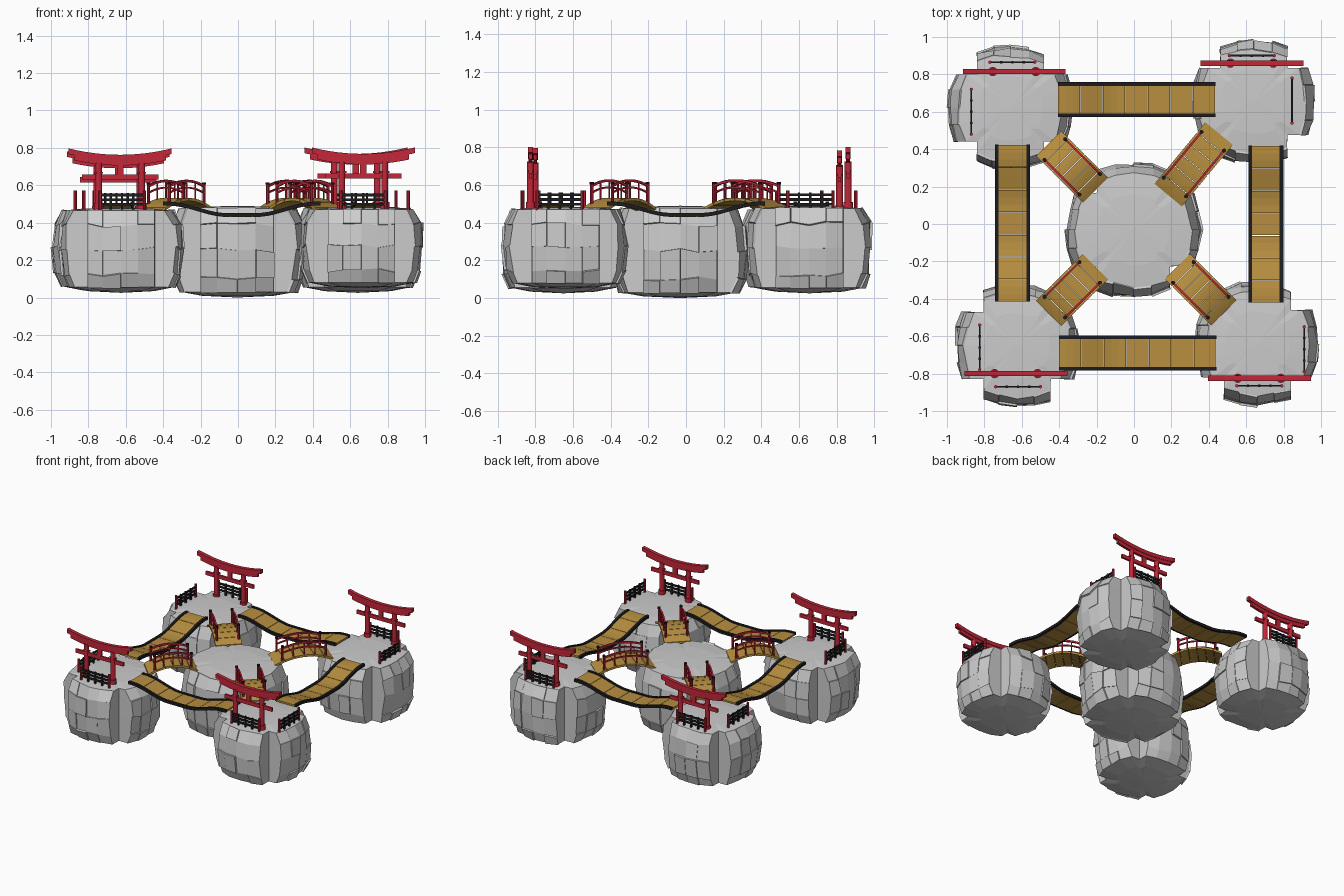
import bpy, bmesh, math, random
from mathutils import Vector, Matrix

if "Cube" in bpy.data.objects:
    bpy.data.objects.remove(bpy.data.objects["Cube"])

random.seed(7)


def material(name, color):
    m = bpy.data.materials.new(name)
    m.diffuse_color = (*color, 1)
    m.use_nodes = True
    m.node_tree.nodes["Principled BSDF"].inputs["Base Color"].default_value = m.diffuse_color
    return m


RED = material("red_paint", (0.55, 0.02, 0.04))
GOLD = material("gold_wood", (0.47, 0.27, 0.05))
BLACK = material("black_wood", (0.012, 0.012, 0.014))


def finish(name, bm, mat=None, loc=(0, 0, 0), rot=0.0):
    bmesh.ops.recalc_face_normals(bm, faces=bm.faces)
    me = bpy.data.meshes.new(name)
    bm.to_mesh(me)
    bm.free()
    ob = bpy.data.objects.new(name, me)
    bpy.context.collection.objects.link(ob)
    ob.location = loc
    ob.rotation_euler.z = rot
    if mat:
        me.materials.append(mat)


def sweep(bm, pts, width, thick, y=0.0):
    """Rectangular beam running along x through (x, top z) points."""
    rings = [[bm.verts.new((x, y + s * width / 2, z - d))
              for s, d in ((-1, 0), (1, 0), (1, thick), (-1, thick))] for x, z in pts]
    for a, b in zip(rings, rings[1:]):
        for i in range(4):
            j = (i + 1) % 4
            bm.faces.new((a[i], a[j], b[j], b[i]))
    bm.faces.new(rings[0])
    bm.faces.new(rings[-1])


def post(bm, x, y, z0, z1, r, sides=10):
    bmesh.ops.create_cone(bm, cap_ends=True, segments=sides, radius1=r, radius2=r, depth=z1 - z0,
                          matrix=Matrix.Translation((x, y, (z0 + z1) / 2)))


def curve(f, a, b, n):
    return [(a + (b - a) * i / n, f(a + (b - a) * i / n)) for i in range(n + 1)]


# Rock pillars: four bulging lobes with notched corners, plus raised slabs
def rock(name, loc, size, low, high):
    bm = bmesh.new()
    lobe = ((-1, -.04), (-.55, -.012), (0, 0), (.5, -.008), (1, -.035))   # lateral, setback
    levels = ((0.0, .285), (.17, .312), (.5, .325), (.8, .315), (1.0, .278))
    span = high - low - .045
    jit = [[random.uniform(-.008, .008) for _ in range(24)] for _ in levels]
    rings = []
    for li, (t, r) in enumerate(levels):
        ring = []
        for q in range(4):
            rot = Matrix.Rotation(q * math.pi / 2, 3, 'Z')
            for k, (s, d) in enumerate(lobe):
                j = jit[li][q * 6 + k]
                dz = 1.5 * j if 0 < li < 4 else 0
                p = Vector((r + d + j, s * .178, 0))
                p = rot @ p * size
                p.z = low + .03 + span * t + dz
                ring.append(bm.verts.new(p))
            p = rot @ Vector((.18, .18, 0)) * size          # notch corner
            p.z = low + .03 + span * t
            ring.append(bm.verts.new(p))
        rings.append(ring)
    n = len(rings[0])
    slabs = []
    for a, b in zip(rings, rings[1:]):
        for i in range(n):
            j = (i + 1) % n
            f = bm.faces.new((a[i], a[j], b[j], b[i]))
            if i % 6 < 4 and random.random() < .45:
                slabs.append(f)
    # domed top and bottom caps
    for ring, zc in ((rings[0], low), (rings[-1], high)):
        inner = [bm.verts.new((v.co.x * .62, v.co.y * .62, v.co.z * .3 + zc * .7)) for v in ring]
        c = bm.verts.new((0, 0, zc))
        for i in range(n):
            j = (i + 1) % n
            bm.faces.new((ring[i], ring[j], inner[j], inner[i]))
            bm.faces.new((inner[i], inner[j], c))
    bmesh.ops.recalc_face_normals(bm, faces=bm.faces)
    # cracked slabs standing slightly proud of the lobes
    for f in slabs:
        nrm = f.normal.copy()
        out = bmesh.ops.extrude_discrete_faces(bm, faces=[f])["faces"][0]
        bmesh.ops.translate(bm, verts=out.verts, vec=nrm * random.uniform(.004, .014))
    finish(name, bm, None, loc)


rock("center_rock", (-.003, -.03, 0), 1.09, 0.0, .49)


# Shrine gate: curved double lintel, tie beam, two pillars
def gate(name, x, y, z):
    bm = bmesh.new()
    rise = lambda v: .268 + .45 * v * v
    sweep(bm, curve(lambda v: rise(v) + .015, -.275, .275, 12), .028, .03)
    sweep(bm, curve(rise, -.245, .245, 12), .02, .042)
    sweep(bm, [(-.205, .178), (.205, .178)], .016, .028)
    sweep(bm, [(-.018, .24), (.018, .24)], .014, .07)
    for s in (-1, 1):
        post(bm, s * .115, 0, -.02, .24, .018, 12)
        post(bm, s * .115, 0, -.02, .025, .025, 12)
        sweep(bm, [(s * .115 - .024, .192), (s * .115 + .024, .192)], .024, .01)
    finish(name, bm, RED, (x, y, z))


# Short fence: black rails and slats, red end posts
def fence(name, x, y, rot):
    bm = bmesh.new()
    for z in (.505, .53, .555):
        sweep(bm, [(-.115, z), (.115, z)], .01, .014)
    for k in (-.06, 0, .06):
        sweep(bm, [(k - .006, .56), (k + .006, .56)], .012, .1)
    finish(name + "_rails", bm, BLACK, (x, y, 0), rot)
    bm = bmesh.new()
    for s in (-1, 1):
        post(bm, s * .12, 0, .45, .572, .009, 8)
    finish(name + "_posts", bm, RED, (x, y, 0), rot)


# Corner islands: rock centre, low/high z, gate, fence along x, fence along y
Q = math.pi / 2
corners = {
    "back_left": ((-.66, .62), .03, .48, (-.64, .815, .465), (-.65, .865), (-.87, .60)),
    "back_right": ((.64, .655), .025, .49, (.63, .86, .485), (.63, .90), (.845, .66)),
    "front_left": ((-.625, -.65), .025, .48, (-.63, -.80, .48), (-.62, -.87), (-.825, -.66)),
    "front_right": ((.66, -.64), .05, .485, (.67, -.825, .485), (.67, -.865), (.91, -.67)),
}
for name, (c, low, high, g, fx, fy) in corners.items():
    rock(name + "_rock", (*c, 0), 1.0, low, high)
    gate(name + "_gate", *g)
    fence(name + "_fence_outer", *fx, 0)
    fence(name + "_fence_side", *fy, Q)


def planks(bm, f, half, count, width, thick):
    step = 2 * half / count
    for i in range(count):
        a = -half + i * step
        sweep(bm, curve(f, a, a + step - .003, 3), width, thick)


# Sagging straight bridges with black edge strips
def sag_bridge(name, x, y, rot, half=.42):
    def f(v):
        t = min(1, max(0, (abs(v) / half - .2) / .72))
        return .445 + .06 * t * t * (3 - 2 * t)
    bm = bmesh.new()
    planks(bm, f, half, 7, .155, .014)
    finish(name + "_deck", bm, GOLD, (x, y, 0), rot)
    bm = bmesh.new()
    for s in (-1, 1):
        sweep(bm, curve(lambda v: f(v) + .007, -half, half, 24), .02, .02, s * .084)
    finish(name + "_edges", bm, BLACK, (x, y, 0), rot)


sag_bridge("back_bridge", .015, .665, 0)
sag_bridge("front_bridge", .02, -.69, 0)
sag_bridge("left_bridge", -.65, .005, Q)
sag_bridge("right_bridge", .705, 0, Q)


# Arched diagonal bridges with red railings
def arch_bridge(name, x, y, rot, half=.178):
    f = lambda v: .48 + .052 * (1 - (v / half) ** 2)
    bm = bmesh.new()
    planks(bm, f, half, 6, .19, .016)
    finish(name + "_deck", bm, GOLD, (x, y, 0), rot)
    bm, caps = bmesh.new(), bmesh.new()
    e = half * .74
    for s in (-1, 1):
        yy = s * .078
        for h, t in ((.098, .013), (.06, .009)):
            sweep(bm, curve(lambda v: f(v) + h, -e, e, 10), .011, t, yy)
        for k in (-.5, 0, .5):
            post(bm, k * e, yy, f(k * e) - .005, f(k * e) + .09, .005, 6)
        for k in (-e, e):
            post(bm, k, yy, f(k) - .01, f(k) + .103, .009, 8)
            post(caps, k, yy, f(k) + .1, f(k) + .112, .011, 8)
    finish(name + "_railings", bm, RED, (x, y, 0), rot)
    finish(name + "_post_caps", caps, BLACK, (x, y, 0), rot)


D = math.pi / 4
arch_bridge("back_left_arch", -.33, .305, -D)
arch_bridge("back_right_arch", .32, .32, D * 1.12, .215)
arch_bridge("front_left_arch", -.33, -.352, D)
arch_bridge("front_right_arch", .357, -.352, -D)
